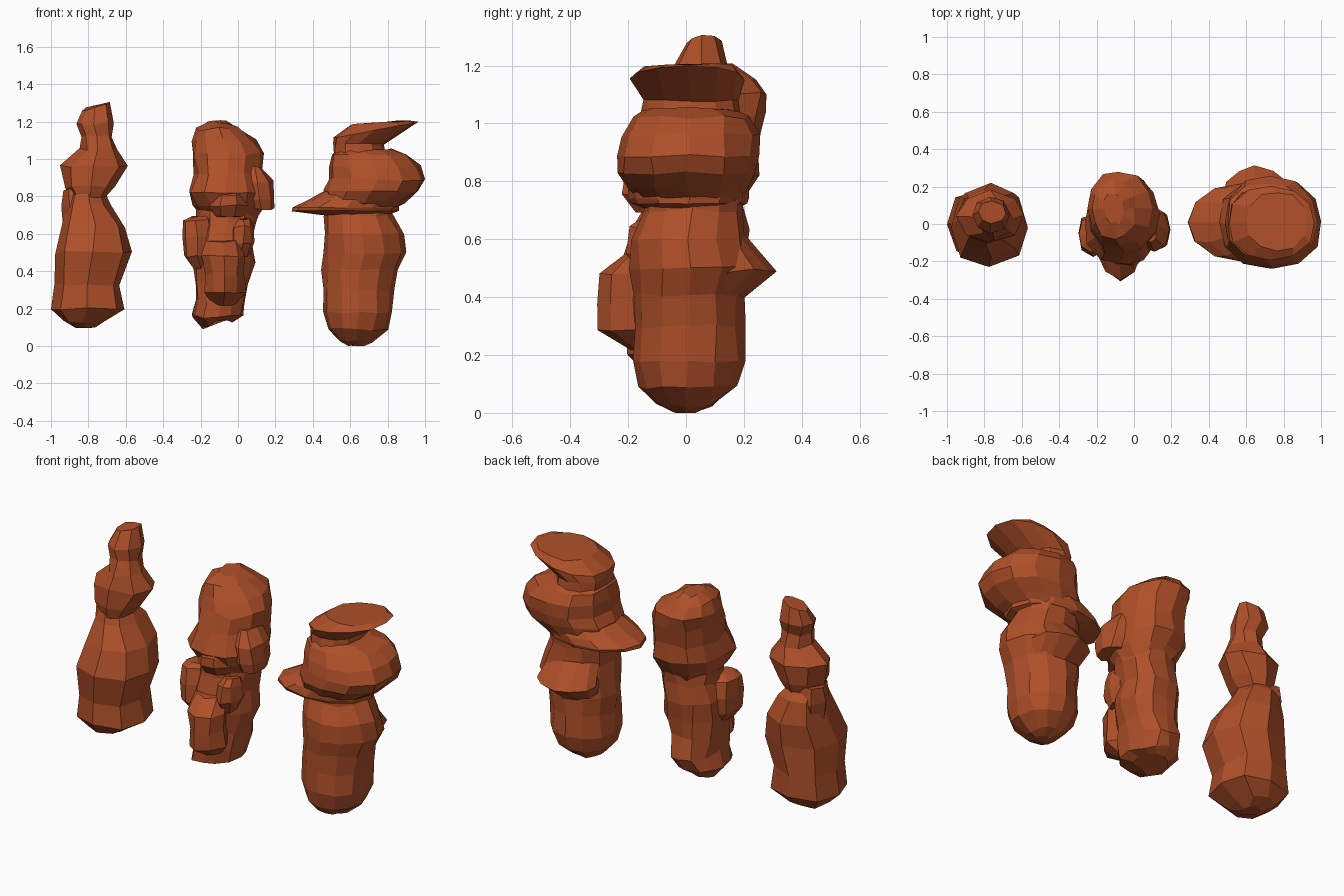
import bpy, bmesh, math, random

random.seed(4)
mat = bpy.data.materials.new("terracotta")
mat.diffuse_color = (0.43, 0.08, 0.022, 1)


def loft(name, rings, n=12, p=2.0, jitter=0.008):
    """Faceted closed loft; each ring is (z, x_min, x_max, y_min, y_max[, tilt_x, tilt_y])."""
    bm = bmesh.new()
    rows = []
    for ring in rings:
        z, x0, x1, y0, y1 = ring[:5]
        tx, ty = (ring[5:] + (0, 0))[:2]
        row = []
        for i in range(n):
            a = 2 * math.pi * i / n
            c, s = math.cos(a), math.sin(a)
            k = (abs(c) ** p + abs(s) ** p) ** (-1 / p)
            u, v = c * k, s * k
            jx, jy, jz = (random.uniform(-jitter, jitter) for _ in range(3))
            x = (x0 + x1) / 2 + u * (x1 - x0) / 2 + jx
            row.append(bm.verts.new((max(-1, min(1, x)),
                                     (y0 + y1) / 2 + v * (y1 - y0) / 2 + jy,
                                     max(0, z + u * tx + v * ty + jz))))
        rows.append(row)
    for a, b in zip(rows, rows[1:]):
        for i in range(n):
            j = (i + 1) % n
            bm.faces.new((a[i], a[j], b[j], b[i]))
    bm.faces.new(rows[0][::-1])
    bm.faces.new(rows[-1])
    bmesh.ops.recalc_face_normals(bm, faces=bm.faces)
    me = bpy.data.meshes.new(name)
    bm.to_mesh(me)
    bm.free()
    me.materials.append(mat)
    ob = bpy.data.objects.new(name, me)
    bpy.context.collection.objects.link(ob)
    return ob


# Left figure: bottle-shaped body, pinched neck, head and bent tip
loft("left_body", [
    (.10, -.86, -.76, -.05, .05), (.13, -.94, -.72, -.13, .13),
    (.20, -1.0, -.60, -.20, .19), (.33, -.98, -.63, -.19, .18),
    (.50, -.98, -.56, -.23, .20), (.64, -.94, -.60, -.18, .22),
    (.76, -.92, -.68, -.12, .18), (.81, -.90, -.71, -.09, .14)], n=8, p=2.4)
loft("left_shoulder", [(.60, -.93, -.78, -.02, .12), (.74, -.945, -.78, -.05, .15),
                       (.84, -.94, -.80, -.03, .14)], n=6)
loft("left_head", [
    (.78, -.87, -.72, -.09, .14), (.85, -.92, -.66, -.11, .17),
    (.96, -.95, -.59, -.10, .18), (1.05, -.84, -.65, -.08, .14),
    (1.12, -.83, -.67, -.05, .12), (1.19, -.87, -.67, -.05, .15),
    (1.28, -.84, -.68, .0, .12, .02, .01)], n=8)

# Middle figure: rugged body with arms and a held block
loft("middle_body", [
    (.12, -.20, -.03, -.08, .10, .02), (.16, -.25, .02, -.18, .16),
    (.24, -.22, .04, -.19, .20), (.34, -.23, .06, -.17, .17),
    (.45, -.24, .09, -.17, .17), (.56, -.24, .08, -.17, .19),
    (.66, -.22, .11, -.15, .18), (.74, -.22, .11, -.14, .19)], p=2.2, jitter=.012)
loft("middle_held_block", [
    (.22, -.13, -.02, -.19, -.08), (.29, -.18, .04, -.31, -.05),
    (.38, -.18, .04, -.30, -.05), (.48, -.20, .04, -.30, -.05),
    (.56, -.19, .03, -.20, -.06)], n=8, p=1.5)
loft("middle_left_arm", [
    (.42, -.25, -.15, -.12, .02), (.48, -.29, -.13, -.17, .05),
    (.58, -.30, -.13, -.17, .06), (.67, -.30, -.14, -.15, .04),
    (.69, -.26, -.16, -.11, .0)], n=8)
loft("middle_right_arm", [
    (.48, -.03, .06, -.16, -.04), (.55, -.05, .09, -.20, .0),
    (.64, -.03, .09, -.19, .0), (.68, -.01, .07, -.15, -.03)], n=8)
loft("middle_head", [
    (.68, -.18, .09, -.13, .17), (.75, -.24, .14, -.18, .20),
    (.82, -.27, .14, -.21, .25), (.92, -.24, .13, -.17, .25),
    (1.03, -.25, .13, -.14, .27), (1.10, -.25, .09, -.11, .28),
    (1.16, -.23, .01, -.08, .24), (1.20, -.16, -.05, .0, .16)], p=2.2, jitter=.012)
loft("middle_side_lobe", [
    (.73, .07, .19, -.12, .05), (.78, .03, .20, -.15, .08),
    (.88, .02, .185, -.15, .10), (.96, .03, .13, -.10, .08)], n=8)
loft("middle_snout", [
    (.69, -.12, .01, -.18, -.08), (.75, -.15, .05, -.23, -.08),
    (.80, -.13, .03, -.23, -.08), (.86, -.10, .0, -.17, -.08)], n=6)

# Right figure: rounded column body with a rear ridge
loft("right_body", [
    (.00, .59, .67, -.03, .03), (.025, .54, .72, -.10, .10),
    (.09, .48, .80, -.16, .17), (.18, .455, .83, -.18, .20),
    (.30, .455, .835, -.18, .20), (.41, .45, .86, -.18, .20),
    (.50, .45, .90, -.19, .22), (.60, .46, .88, -.19, .21),
    (.70, .46, .83, -.15, .20), (.78, .48, .83, -.14, .20)])
loft("right_rear_ridge", [
    (.40, .50, .80, .0, .19), (.49, .47, .83, .0, .31),
    (.62, .50, .80, .0, .20)], n=12)
# Boxy head, flat bill and flared cap
loft("right_head", [
    (.73, .50, .82, -.15, .19), (.77, .46, .89, -.20, .21),
    (.83, .46, .97, -.23, .24), (.89, .48, 1.0, -.235, .25),
    (.96, .48, .98, -.22, .25), (1.02, .50, .91, -.18, .22),
    (1.05, .53, .82, -.14, .17)], p=2.4)
loft("right_bill", [
    (.70, .45, .80, -.13, .17), (.722, .285, .86, -.19, .21),
    (.74, .29, .86, -.20, .22), (.78, .37, .86, -.20, .22),
    (.825, .45, .85, -.17, .20)], jitter=.003)
loft("right_cap", [
    (1.00, .51, .79, -.16, .19), (1.08, .51, .78, -.15, .18),
    (1.155, .505, .965, -.19, .20, .04), (1.195, .60, .93, -.14, .17, .012)],
    p=2.3, jitter=.005)
